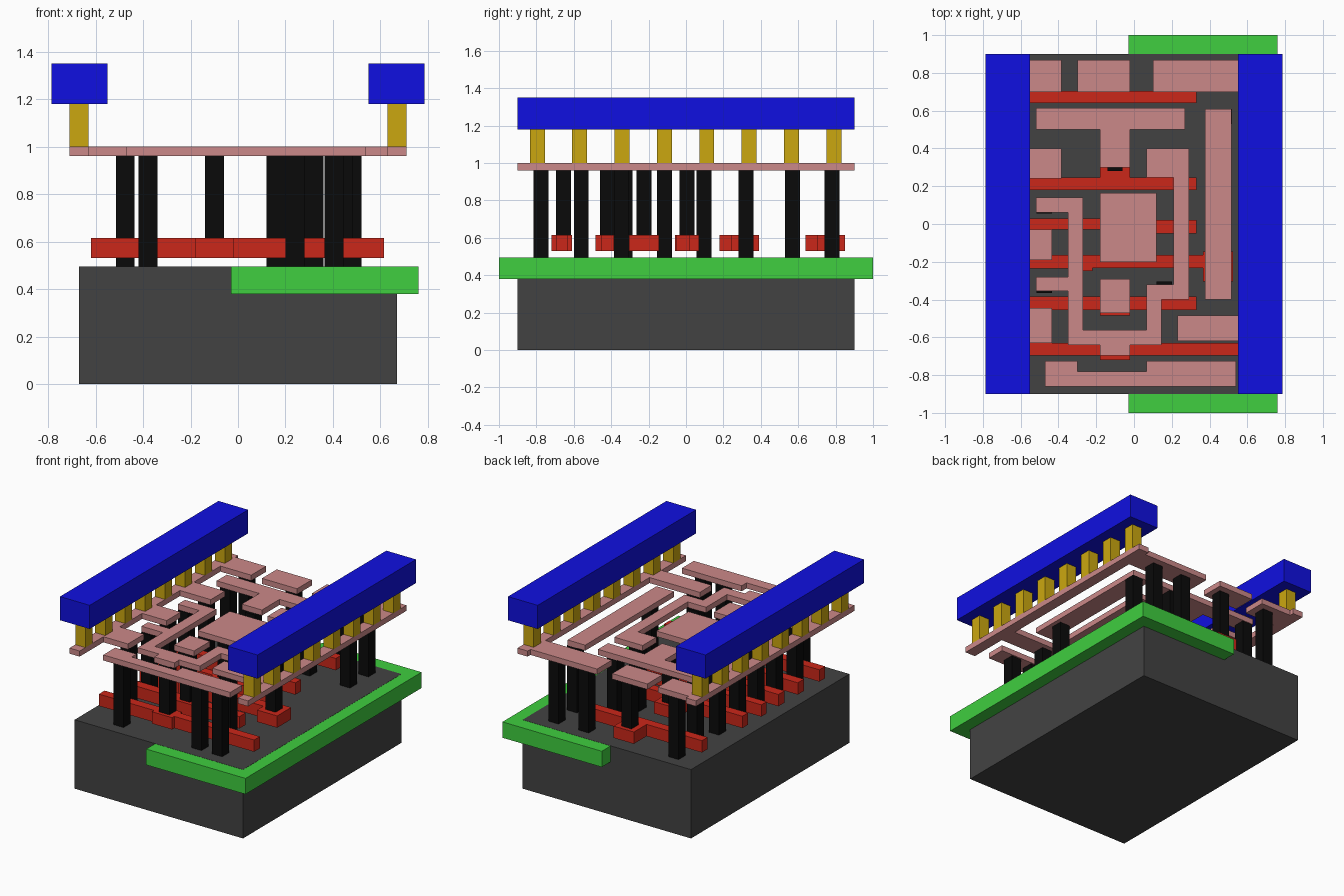
import bpy, bmesh
from mathutils import Matrix, Vector


def material(name, rgb):
    m = bpy.data.materials.new(name)
    m.diffuse_color = (*rgb, 1)
    return m


DARK = material("dark_grey", (0.055, 0.055, 0.055))
GREEN = material("green", (0.05, 0.62, 0.05))
RED = material("red", (0.6, 0.02, 0.01))
BLACK = material("black", (0.003, 0.003, 0.003))
PINK = material("pink", (0.6, 0.25, 0.25))
GOLD = material("gold", (0.6, 0.39, 0.005))
BLUE = material("blue", (0.005, 0.005, 0.75))
LIGHT = material("light_grey", (0.5, 0.5, 0.5))


def slabs(name, rects, z0, z1, mat):
    """One object made of boxes given as (x0, x1, y0, y1) at one height range."""
    bm = bmesh.new()
    for x0, x1, y0, y1 in rects:
        mtx = (Matrix.Translation(Vector(((x0 + x1) / 2, (y0 + y1) / 2, (z0 + z1) / 2)))
               @ Matrix.Diagonal((x1 - x0, y1 - y0, z1 - z0, 1)))
        bmesh.ops.create_cube(bm, size=1, matrix=mtx)
    me = bpy.data.meshes.new(name)
    bm.to_mesh(me)
    bm.free()
    me.materials.append(mat)
    ob = bpy.data.objects.new(name, me)
    bpy.context.collection.objects.link(ob)
    return ob


def posts(name, centres, z0, z1, mat, r=0.04):
    return slabs(name, [(x - r, x + r, y - r, y + r) for x, y in centres], z0, z1, mat)


# Base block, well and the doped regions set flush into them
slabs("substrate", [(-0.67, 0.67, -0.9, 0.9)], 0, 0.495, DARK)
slabs("well", [(-0.03, 0.76, -1, 1)], 0.38, 0.494, GREEN)
slabs("doped_regions", [(-0.55, -0.2, -0.85, 0.85), (0.1, 0.55, -0.85, 0.85)], 0.42, 0.494, LIGHT)

# Gate bars with their contact pads
pad = (-0.18, -0.02)
gates = {
    "gate_1": [(-0.62, 0.615, -0.695, -0.63), (*pad, -0.72, -0.61)],
    "gate_2": [(-0.62, 0.33, -0.455, -0.385), (*pad, -0.485, -0.355)],
    "gate_3": [(-0.62, -0.23, -0.235, -0.165), (-0.3, -0.22, -0.25, -0.165),
               (-0.24, 0.4, -0.232, -0.165), (0.365, 0.525, -0.305, -0.145)],
    "gate_4": [(-0.62, -0.15, -0.03, 0.03), (*pad, -0.06, 0.07), (-0.05, 0.33, -0.05, 0.02)],
    "gate_5": [(-0.62, 0.33, 0.18, 0.245), (*pad, 0.2, 0.39)],
    "gate_6": [(-0.62, 0.33, 0.64, 0.705), (*pad, 0.66, 0.85)],
}
for name, rects in gates.items():
    slabs(name, rects, 0.53, 0.615, RED)

# Tall contacts on the base, short ones on the gates
left = [(-0.475, y) for y in (-0.56, -0.325, -0.115, 0.095, 0.32, 0.57, 0.78)]
front = [(-0.38, -0.775), (0.24, -0.775), (0.405, -0.775)]
right = [(0.32, -0.56), (0.16, -0.345), (0.16, 0.32), (0.16, 0.57), (0.24, 0.78),
         (0.48, 0.57), (0.48, 0.78)]
posts("base_contacts", left + front + right, 0.49, 0.96, BLACK)
posts("gate_contacts", [(-0.1, y) for y in (-0.655, -0.42, 0.005, 0.32, 0.78)] + [(0.445, -0.225)],
      0.61, 0.96, BLACK)

# Thin metal tracks
tracks = {
    "left_rail": [(-0.71, -0.63, -0.9, 0.9), (-0.64, -0.385, 0.7, 0.868), (-0.64, -0.385, 0.24, 0.4),
                  (-0.64, -0.435, -0.19, -0.03), (-0.64, -0.435, -0.63, -0.445)],
    "right_rail": [(0.63, 0.71, -0.9, 0.9), (0.1, 0.64, 0.7, 0.868), (0.23, 0.64, -0.62, -0.485)],
    "top_pad": [(-0.3, -0.02, 0.7, 0.868)],
    "tee_track": [(-0.52, 0.27, 0.5, 0.615), (*pad, 0.3, 0.51), (*pad, 0.245, 0.3)][:2],
    "winding_track": [(0.065, 0.29, 0.245, 0.4), (0.21, 0.29, -0.4, 0.4), (0.065, 0.29, -0.4, -0.32),
                      (0.065, 0.145, -0.64, -0.32), (-0.35, 0.145, -0.64, -0.56), (*pad, -0.695, -0.56),
                      (-0.35, -0.27, -0.64, 0.14), (-0.52, -0.27, 0.06, 0.14), (-0.52, -0.27, -0.355, -0.28)],
    "centre_pad": [(-0.18, 0.12, -0.2, 0.165)],
    "small_pad": [(*pad, -0.47, -0.29)],
    "long_track": [(0.375, 0.515, -0.4, 0.61)],
    "front_track": [(-0.47, 0.54, -0.86, -0.78), (-0.47, -0.3, -0.86, -0.725), (0.065, 0.54, -0.86, -0.725)],
}
for name, rects in tracks.items():
    slabs(name, rects, 0.96, 1.0, PINK)

# Power bars carried on rows of gold posts
for side, s in (("left", -1), ("right", 1)):
    posts(side + "_posts", [(s * 0.67, -0.795 + 0.2265 * i) for i in range(8)], 1.0, 1.18, GOLD)
    slabs(side + "_power_bar", [(s * 0.668 - 0.118, s * 0.668 + 0.118, -0.9, 0.9)], 1.18, 1.35, BLUE)
